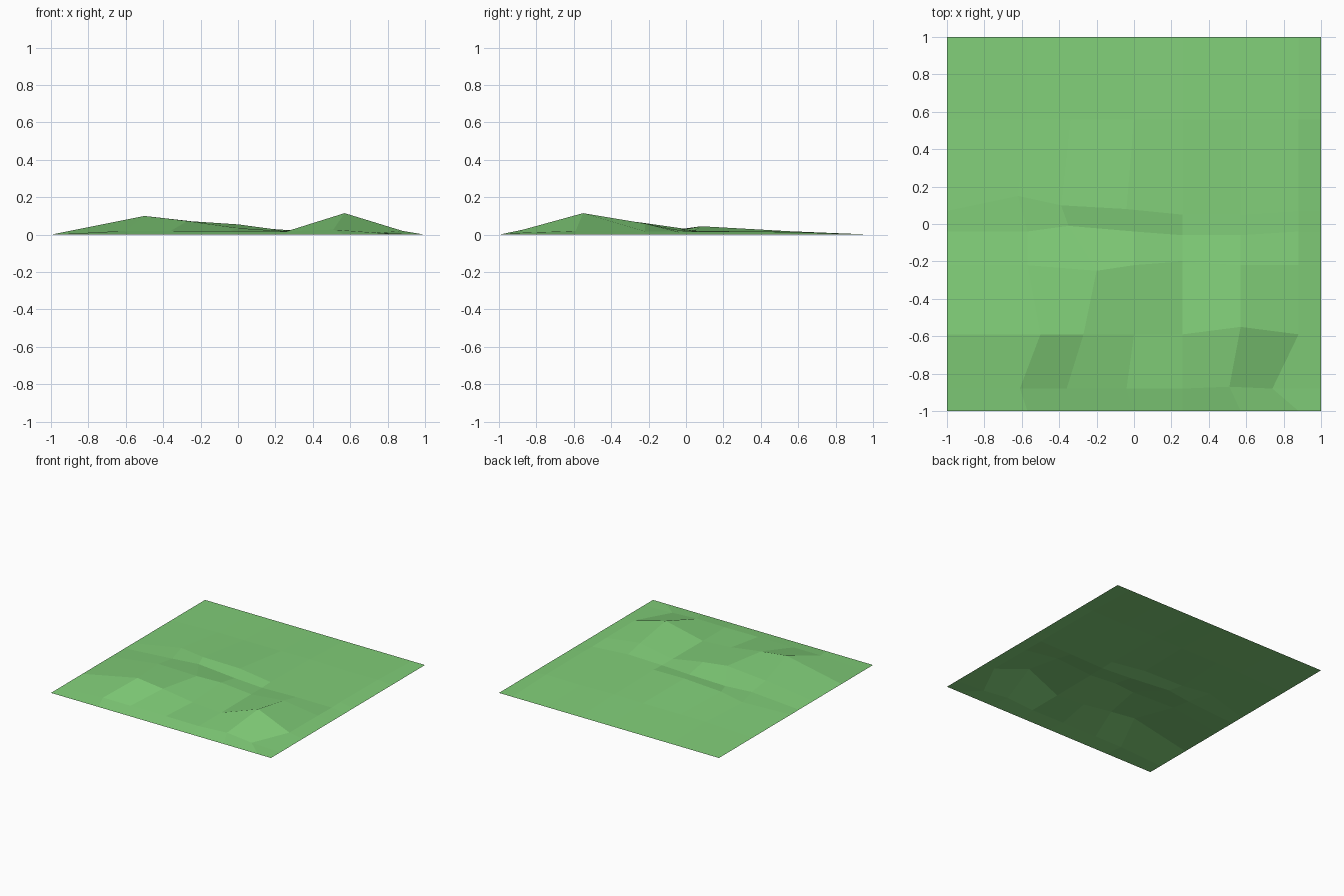
import bpy, bmesh

# Uneven grid lines of the ground tile
cols = [-1, -0.57, -0.34, 0, 0.26, 0.57, 0.88, 1]
rows = [-1, -0.88, -0.59, -0.22, -0.04, 0.07, 0.56, 1]

# Heights of the inner points, front row first
heights = [
    [0.020, 0.020, 0.020, 0.018, 0.027, 0.010],
    [0.100, 0.073, 0.035, 0.018, 0.115, 0.020],
    [0.055, 0.066, 0.055, 0.020, 0.060, 0.018],
    [0.030, 0.032, 0.022, 0.020, 0.027, 0.015],
    [0.032, 0.038, 0.045, 0.025, 0.020, 0.018],
    [0.015, 0.014, 0.015, 0.018, 0.012, 0.015],
]

# Sideways nudges of irregular points: (column, row) -> (dx, dy)
nudge = {
    (1, 1): (-0.04, 0), (2, 1): (-0.02, 0), (3, 1): (-0.04, 0),
    (5, 1): (-0.06, 0.01), (6, 1): (-0.14, 0),
    (1, 2): (0.07, 0), (2, 2): (0.07, 0), (5, 2): (0, 0.04),
    (2, 3): (0.14, -0.03), (4, 3): (0, 0.02),
    (2, 4): (-0.01, 0.03), (4, 4): (0, -0.02), (5, 4): (0, -0.02),
    (1, 5): (-0.05, 0.08), (2, 5): (-0.05, 0.03),
    (3, 5): (-0.04, 0.01), (4, 5): (0, -0.02), (5, 5): (0, -0.02),
}

# Single open sheet of flat-shaded hills
bm = bmesh.new()
grid = []
for j, y in enumerate(rows):
    line = []
    for i, x in enumerate(cols):
        inner = 0 < i < 7 and 0 < j < 7
        z = heights[j - 1][i - 1] if inner else 0
        dx, dy = nudge.get((i, j), (0, 0))
        line.append(bm.verts.new((x + dx, y + dy, z)))
    grid.append(line)
for j in range(7):
    for i in range(7):
        bm.faces.new((grid[j][i], grid[j][i + 1], grid[j + 1][i + 1], grid[j + 1][i]))

mesh = bpy.data.meshes.new("grass_ground")
bm.to_mesh(mesh)
bm.free()
ground = bpy.data.objects.new("grass_ground", mesh)
bpy.context.collection.objects.link(ground)

# Grass colour
grass = bpy.data.materials.new("grass_green")
grass.diffuse_color = (0.22, 0.62, 0.19, 1)
mesh.materials.append(grass)
